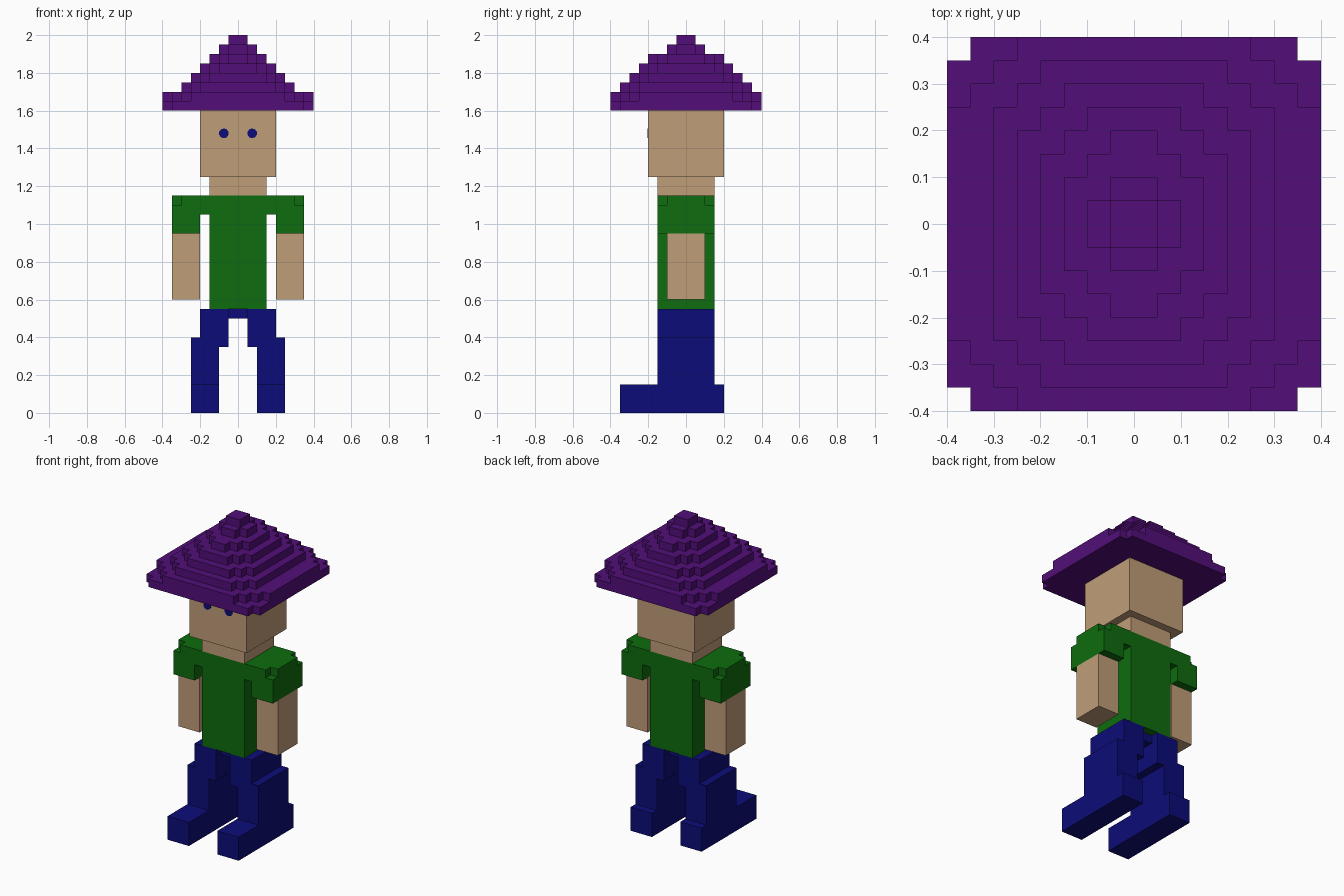
import bpy, bmesh, math
from mathutils import Matrix, Vector

if "Cube" in bpy.data.objects:
    bpy.data.objects.remove(bpy.data.objects["Cube"])

U = 0.05  # block size


def material(name, rgb):
    m = bpy.data.materials.new(name)
    m.diffuse_color = (*rgb, 1.0)
    m.use_nodes = True
    m.node_tree.nodes["Principled BSDF"].inputs["Base Color"].default_value = m.diffuse_color
    return m


PURPLE = material("purple", (0.085, 0.0045, 0.19))
SKIN = material("skin", (0.53, 0.337, 0.19))
GREEN = material("green", (0.0044, 0.15, 0.0044))
NAVY = material("navy", (0.0037, 0.0037, 0.19))


def box(x0, x1, y0, y1, z0, z1):
    """Set of block cells filling a box given in units."""
    r = [round(v / U) for v in (x0, x1, y0, y1, z0, z1)]
    return {(x, y, z) for x in range(r[0], r[1])
            for y in range(r[2], r[3]) for z in range(r[4], r[5])}


def mirror(cells):
    return {(-x - 1, y, z) for x, y, z in cells}


parts = {}

# Hat: stepped layers, each a list of (half width, half depth) boxes
layers = [[(.40, .35), (.35, .40)],
          [(.40, .25), (.35, .30), (.30, .35), (.25, .40)]]
layers += [[(.30 - s, .25 - s), (.25 - s, .30 - s), (.20 - s, .35 - s)]
           for s in (0, .05, .10, .15)]
layers += [[(.10, .05), (.05, .10)], [(.05, .05)]]
hat = set()
for i, steps in enumerate(layers):
    z = 1.6 + i * U
    for hx, hy in steps:
        hat |= box(-hx, hx, -hy, hy, z, z + U)
parts["hat"] = (hat, PURPLE)

# Head and neck
parts["head"] = (box(-.2, .2, -.2, .2, 1.25, 1.6), SKIN)
parts["neck"] = (box(-.15, .15, -.15, .15, 1.15, 1.25), SKIN)

# Shirt: torso, shoulders and sleeves with clipped outer corners
sleeve = box(.15, .2, -.15, .15, 1.05, 1.15) | box(.2, .35, -.15, .15, .95, 1.15)
sleeve -= box(.3, .35, -.15, -.1, 1.1, 1.15) | box(.3, .35, .1, .15, 1.1, 1.15)
torso = box(-.15, .15, -.15, .15, .55, 1.15)
parts["shirt"] = (torso | sleeve | mirror(sleeve), GREEN)

# Arms
arm = box(.2, .35, -.1, .1, .6, .95)
parts["right_arm"] = (arm, SKIN)
parts["left_arm"] = (mirror(arm), SKIN)

# Trousers: legs with feet, joined by the crotch
leg = (box(.05, .2, -.15, .15, .35, .55) | box(.1, .25, -.15, .15, 0, .4)
       | box(.1, .25, -.35, .2, 0, .15))
parts["trousers"] = (leg | mirror(leg) | box(-.05, .05, -.1, .1, .5, .55), NAVY)

solid = set().union(*(cells for cells, _ in parts.values()))


def finish(name, bm, mat):
    me = bpy.data.meshes.new(name)
    bm.to_mesh(me)
    bm.free()
    me.materials.append(mat)
    ob = bpy.data.objects.new(name, me)
    bpy.context.collection.objects.link(ob)
    return ob


def build(name, cells, mat):
    """Skin the exposed sides of the cells, then merge flat areas."""
    bm = bmesh.new()
    verts = {}

    def vert(p):
        if p not in verts:
            verts[p] = bm.verts.new(Vector(p) * U)
        return verts[p]

    for c in sorted(cells):
        for a in range(3):
            for side in (0, 1):
                n = list(c)
                n[a] += 1 if side else -1
                if tuple(n) in solid:
                    continue
                quad = []
                for du, dv in ((0, 0), (1, 0), (1, 1), (0, 1)):
                    p = list(c)
                    p[a] += side
                    p[(a + 1) % 3] += du
                    p[(a + 2) % 3] += dv
                    quad.append(vert(tuple(p)))
                bm.faces.new(quad if side else quad[::-1])
    bmesh.ops.dissolve_limit(bm, angle_limit=math.radians(1),
                             verts=bm.verts, edges=bm.edges)
    finish(name, bm, mat)


for name, (cells, mat) in parts.items():
    build(name, cells, mat)

# Eyes: thin round plates on the face
for name, sx in (("right_eye", 1), ("left_eye", -1)):
    bm = bmesh.new()
    bmesh.ops.create_cone(
        bm, cap_ends=True, segments=10, radius1=.026, radius2=.026, depth=.008,
        matrix=Matrix.Translation((sx * .075, -.201, 1.48)) @ Matrix.Rotation(math.pi / 2, 4, 'X'))
    finish(name, bm, NAVY)
